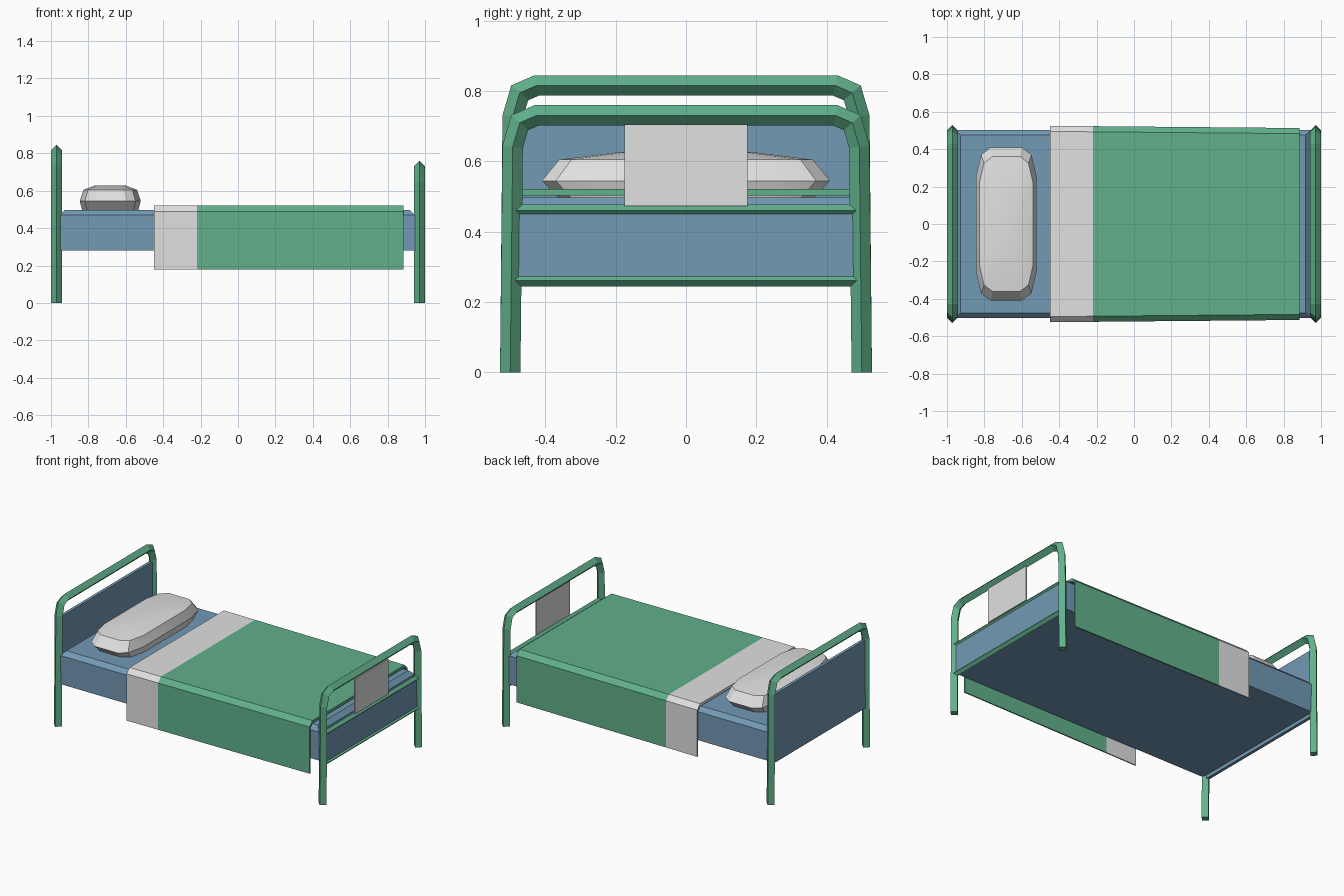
import bpy, bmesh
from math import radians
from mathutils import Vector

if "Cube" in bpy.data.objects:
    bpy.data.objects.remove(bpy.data.objects["Cube"])


def material(name, rgb):
    m = bpy.data.materials.new(name)
    m.use_nodes = True
    m.diffuse_color = (*rgb, 1)
    m.node_tree.nodes["Principled BSDF"].inputs["Base Color"].default_value = (*rgb, 1)
    return m


GREEN = material("green", (0.12, 0.44, 0.26))
BLUE = material("blue", (0.17, 0.32, 0.46))
WHITE = material("off white", (0.75, 0.75, 0.75))


def finish(name, bm, *mats):
    bmesh.ops.recalc_face_normals(bm, faces=bm.faces)
    mesh = bpy.data.meshes.new(name)
    bm.to_mesh(mesh)
    bm.free()
    for m in mats:
        mesh.materials.append(m)
    ob = bpy.data.objects.new(name, mesh)
    bpy.context.collection.objects.link(ob)
    return ob


def loft(name, rings, *mats):
    """Skin a list of equal point rings and cap both ends."""
    bm = bmesh.new()
    rows = [[bm.verts.new(p) for p in ring] for ring in rings]
    n = len(rows[0])
    for a, b in zip(rows, rows[1:]):
        for i in range(n):
            j = (i + 1) % n
            bm.faces.new((a[i], a[j], b[j], b[i]))
    bm.faces.new(rows[0])
    bm.faces.new(rows[-1])
    return finish(name, bm, *mats)


def box(name, lo, hi, mat):
    corners = ((lo[0], lo[1]), (hi[0], lo[1]), (hi[0], hi[1]), (lo[0], hi[1]))
    return loft(name, [[(x, y, z) for x, y in corners] for z in (lo[2], hi[2])], mat)


def tube(name, x, path, r, mat):
    """Diamond-section bar along a (y, z) path lying in a plane of constant x."""
    pts = [Vector(p) for p in path]
    rings = []
    for i, p in enumerate(pts):
        d0 = (p - pts[i - 1]).normalized() if i else None
        d1 = (pts[i + 1] - p).normalized() if i < len(pts) - 1 else None
        d0, d1 = d0 or d1, d1 or d0
        t = (d0 + d1).normalized()
        n = Vector((-t.y, t.x)) * (r / t.dot(d0))
        rings.append([(x + r, *p), (x, *(p + n)), (x - r, *p), (x, *(p - n))])
    return loft(name, rings, mat)


# bent end frames
def end_frame(name, x, top):
    half = [(-0.5, 0), (-0.493, top - 0.118), (-0.473, top - 0.05), (-0.425, top - 0.029)]
    tube(name, x, half + [(-y, z) for y, z in reversed(half)], 0.029, GREEN)


end_frame("head_frame", -0.971, 0.845)
end_frame("foot_frame", 0.971, 0.76)

# head and foot boards with foot rails
box("head_board", (-0.981, -0.485, 0.262), (-0.961, 0.485, 0.715), BLUE)
box("foot_board", (0.963, -0.48, 0.262), (0.979, 0.48, 0.46), BLUE)
for label, z in (("lower", 0.262), ("upper", 0.46)):
    tube("foot_rail_" + label, 0.971, [(-0.487, z), (0.487, z)], 0.018, GREEN)

# chart plate on the foot frame
box("foot_plate", (0.974, -0.175, 0.473), (0.982, 0.175, 0.705), WHITE)

# mattress with chamfered top edges
mattress = box("mattress", (-0.955, -0.503, 0.28), (0.945, 0.503, 0.497), BLUE)
bm = bmesh.new()
bm.from_mesh(mattress.data)
top_edges = [e for e in bm.edges if all(v.co.z > 0.49 for v in e.verts)]
bmesh.ops.bevel(bm, geom=top_edges, offset=0.028, segments=1, affect="EDGES")
bm.to_mesh(mattress.data)
bm.free()


# draped blanket, narrowing towards the foot, with a folded-back sheet band
def drape(x):
    w = 0.525 - 0.012 * (x + 0.45) / 1.335
    half = [(-w, 0.18), (-w, 0.49), (-w + 0.03, 0.521)]
    inner = [(-w + 0.008, 0.18), (-w + 0.008, 0.483), (-w + 0.034, 0.503)]
    outline = half + [(-y, z) for y, z in reversed(half)]
    outline += [(-y, z) for y, z in inner] + [(y, z) for y, z in reversed(inner)]
    return [(x, y, z) for y, z in outline]


blanket = loft("blanket", [drape(x) for x in (-0.45, -0.22, 0.885)], GREEN, WHITE)
for f in blanket.data.polygons:
    f.material_index = int(f.center.x < -0.22)


# pillow from stacked rounded outlines
def pillow_ring(z, sx, sy):
    q = [(0.163, 0.25), (0.135, 0.37), (0.083, 0.41)]
    q += [(-x, y) for x, y in reversed(q)]
    q += [(-x, -y) for x, y in q]
    return [(-0.683 + x * sx, y * sy, z) for x, y in q]


pillow = loft("pillow", [pillow_ring(*level) for level in (
    (0.495, 0.92, 0.88), (0.545, 1, 1), (0.605, 0.88, 0.88), (0.627, 0.52, 0.45))], WHITE)
bpy.context.view_layer.objects.active = pillow
pillow.select_set(True)
bpy.ops.object.shade_smooth_by_angle(angle=radians(25))
